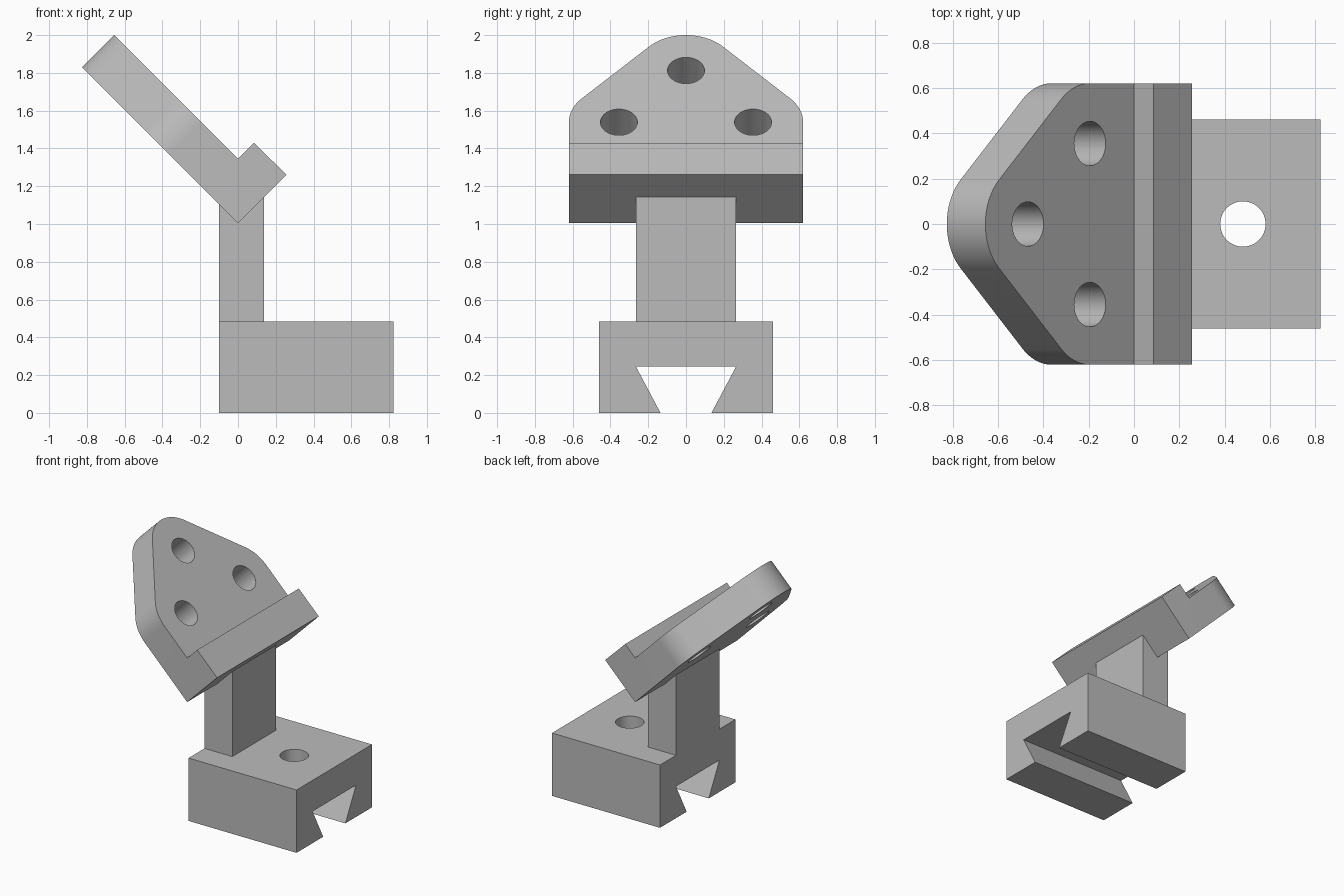
import bpy, bmesh
from math import sin, cos, atan2, pi, radians, sqrt
from mathutils import Matrix, Vector

cube = bpy.data.objects.get("Cube")
if cube:
    bpy.data.objects.remove(cube, do_unlink=True)

grey = bpy.data.materials.new("plain grey")
grey.use_nodes = True
colour = (0.5, 0.5, 0.5, 1)
grey.diffuse_color = colour
grey.node_tree.nodes["Principled BSDF"].inputs["Base Color"].default_value = colour


def frame(x_axis, y_axis, origin=(0, 0, 0)):
    """Matrix that puts a flat profile into the given plane."""
    x, y = Vector(x_axis).normalized(), Vector(y_axis).normalized()
    m = Matrix((x, y, x.cross(y))).transposed().to_4x4()
    m.translation = origin
    return m


def prism(name, points, low, high, matrix):
    """Extrude a profile from low to high along the normal of its plane."""
    bm = bmesh.new()
    face = bm.faces.new([bm.verts.new((a, b, low)) for a, b in points])
    new = bmesh.ops.extrude_face_region(bm, geom=[face])["geom"]
    top = [v for v in new if isinstance(v, bmesh.types.BMVert)]
    bmesh.ops.translate(bm, verts=top, vec=(0, 0, high - low))
    bmesh.ops.recalc_face_normals(bm, faces=bm.faces)
    bm.transform(matrix)
    mesh = bpy.data.meshes.new(name)
    bm.to_mesh(mesh)
    bm.free()
    mesh.materials.append(grey)
    obj = bpy.data.objects.new(name, mesh)
    bpy.context.collection.objects.link(obj)
    return obj


def arc(cx, cy, r, start, end, steps):
    angles = [start + (end - start) * i / steps for i in range(steps + 1)]
    return [(cx + r * cos(t), cy + r * sin(t)) for t in angles]


def circle(cx, cy, r):
    return arc(cx, cy, r, 0, 2 * pi, 48)[:-1]


def combine(obj, other, operation):
    mod = obj.modifiers.new(operation.lower(), "BOOLEAN")
    mod.operation, mod.object, mod.solver = operation, other, "EXACT"
    bpy.context.view_layer.objects.active = obj
    bpy.ops.object.modifier_apply(modifier=mod.name)
    bpy.data.objects.remove(other, do_unlink=True)


SIDE = frame((1, 0, 0), (0, 0, 1))
END = frame((0, 1, 0), (0, 0, 1))
FLAT = Matrix.Identity(4)
TILT = frame((0, 1, 0), (-1, 0, 1), (0, 0, 1.005))

# Clamp block with a dovetail slot and a screw hole
half = [(0.135, 0), (0.46, 0), (0.46, 0.485)]
slot = (0.265, 0.245)
outline = [slot] + half + [(-a, b) for a, b in half[::-1]] + [(-slot[0], slot[1])]
base = prism("clamp_block", outline, -0.10, 0.822, END)
combine(base, prism("screw_cutter", circle(0.48, 0, 0.1), 0.1, 0.6, FLAT), "DIFFERENCE")

# Upright post, its notched top sunk slightly into the tilted plate
prism("post", [(-0.10, 0.485), (0.137, 0.485), (0.137, 1.15), (0, 1.02), (-0.10, 1.115)],
      -0.265, 0.265, SIDE)

# Tilted plate with a lip: stepped side profile trimmed to a rounded outline
plate = prism("tilted_plate", [(0, 1.005), (0.256, 1.261), (0.085, 1.43), (0, 1.345),
                               (-0.655, 2.0), (-0.825, 1.83)], -0.62, 0.62, SIDE)
hole_y, low_u, tip_u, radius = 0.355, 0.515, 0.902, 0.265
slope = atan2(hole_y, tip_u - low_u)
right_side = [(0.62, -0.1)] + arc(hole_y, low_u, radius, 0, slope, 12)
tip = arc(0, tip_u, radius, slope, pi - slope, 24)
trim = right_side + tip + [(-a, b) for a, b in right_side[::-1]]
combine(plate, prism("trim", trim, -0.5, 1, TILT), "INTERSECT")

# Three bolt holes through the plate
for y, u in ((-hole_y, low_u), (hole_y, low_u), (0, tip_u)):
    combine(plate, prism("bolt_cutter", circle(y, u, 0.098), -0.2, 0.6, TILT), "DIFFERENCE")

# Smooth the round walls, keep the machined edges sharp
for obj in (base, plate):
    bpy.ops.object.select_all(action="DESELECT")
    obj.select_set(True)
    bpy.context.view_layer.objects.active = obj
    bpy.ops.object.shade_smooth_by_angle(angle=radians(30))
